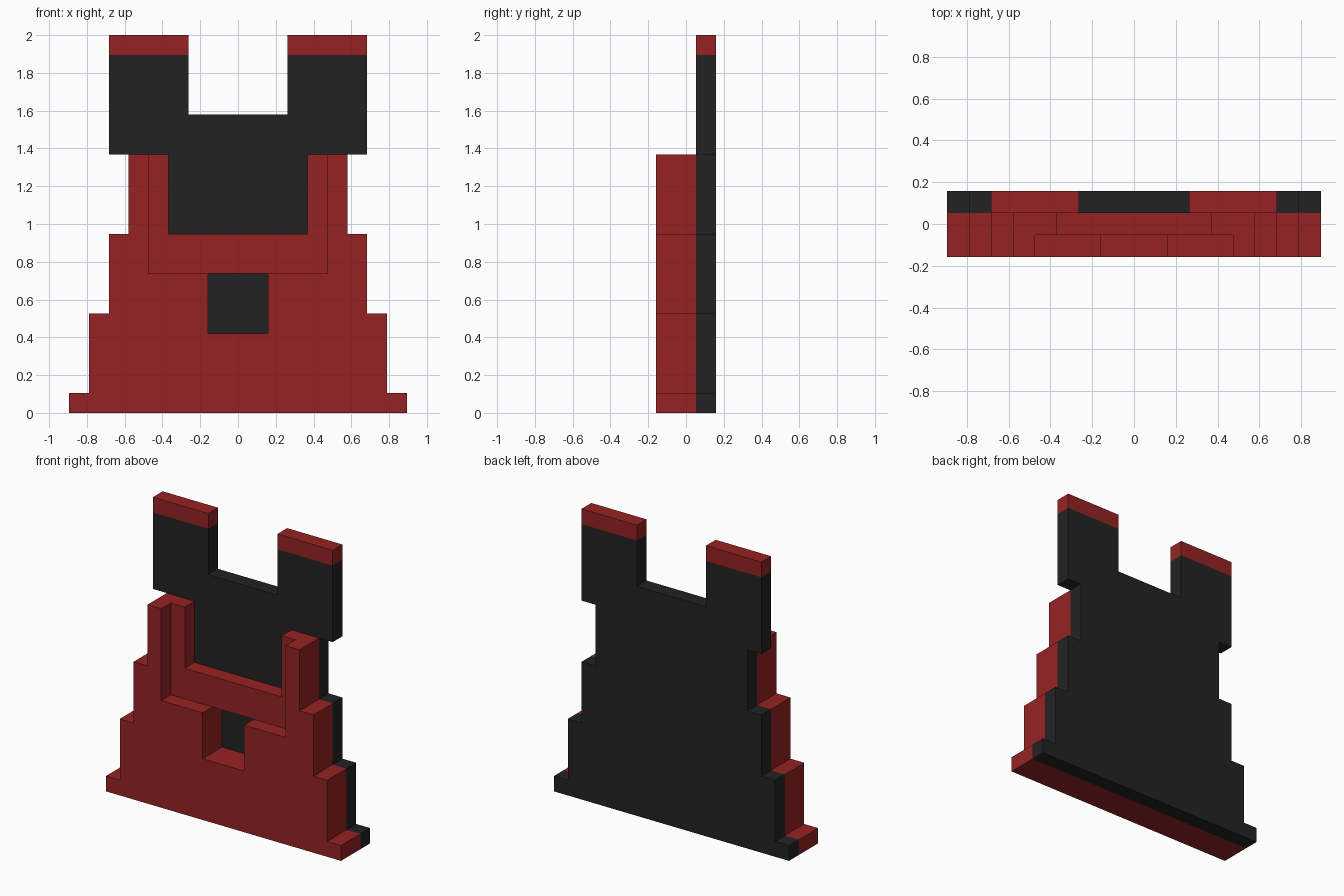
import bpy, bmesh

if "Cube" in bpy.data.objects:
    bpy.data.objects.remove(bpy.data.objects["Cube"])

U = 2 / 19            # block size: the model is 19 blocks tall
FRONT, MID, BACK, REAR = -1.5, -0.5, 0.5, 1.5   # layer boundaries in y


def material(name, rgb):
    m = bpy.data.materials.new(name)
    m.diffuse_color = (*rgb, 1)
    m.use_nodes = True
    m.node_tree.nodes["Principled BSDF"].inputs["Base Color"].default_value = m.diffuse_color
    return m


RED = material("brick red", (0.305, 0.0165, 0.0175))
BLACK = material("charcoal black", (0.0165, 0.0165, 0.0165))


def slab(name, outline, y0, y1, mat):
    """Extrude an x/z outline (in blocks, counter-clockwise from the front) from y0 to y1."""
    bm = bmesh.new()
    face = bm.faces.new([bm.verts.new((x * U, y0 * U, z * U)) for x, z in outline])
    ext = bmesh.ops.extrude_face_region(bm, geom=[face])
    moved = [v for v in ext["geom"] if isinstance(v, bmesh.types.BMVert)]
    bmesh.ops.translate(bm, verts=moved, vec=(0, (y1 - y0) * U, 0))
    if face.is_valid is False or len([f for f in bm.faces if all(abs(v.co.y - y0 * U) < 1e-6 for v in f.verts)]) == 0:
        bm.faces.new([v for v in bm.verts if v not in moved])
    bmesh.ops.recalc_face_normals(bm, faces=bm.faces)
    me = bpy.data.meshes.new(name)
    bm.to_mesh(me)
    bm.free()
    me.materials.append(mat)
    ob = bpy.data.objects.new(name, me)
    bpy.context.collection.objects.link(ob)
    return ob


def mirrored(half):
    return half + [(-x, z) for x, z in reversed(half)]


def rect(x0, x1, z0, z1):
    return [(x0, z0), (x1, z0), (x1, z1), (x0, z1)]


def cut(target, cutter):
    mod = target.modifiers.new("cut", 'BOOLEAN')
    mod.operation, mod.solver, mod.object = 'DIFFERENCE', 'EXACT', cutter
    bpy.context.view_layer.objects.active = target
    bpy.ops.object.modifier_apply(modifier=mod.name)
    bpy.data.objects.remove(cutter, do_unlink=True)


# Stepped sides shared by both walls
steps = [(8.5, 0), (8.5, 1), (7.5, 1), (7.5, 5), (6.5, 5), (6.5, 9), (5.5, 9), (5.5, 13)]

# Rear wall with two towers
slab("rear_wall", mirrored(steps + [(6.5, 13), (6.5, 18), (2.5, 18), (2.5, 15)]),
     BACK, REAR, BLACK)

# Tower caps
for side, x in (("left", -6.5), ("right", 2.5)):
    slab(f"{side}_tower_cap", rect(x, x + 4, 18, 19), BACK, REAR, RED)

# Front wall with upper opening, shallow recess and square window
front = slab("front_wall", mirrored(steps + [(3.5, 13), (3.5, 9)]), FRONT, BACK, RED)
cut(front, slab("recess_cutter", rect(-4.5, 4.5, 7, 14), FRONT - 1, MID, RED))
cut(front, slab("window_cutter", rect(-1.5, 1.5, 4, 7), FRONT - 1, BACK + 1, RED))
